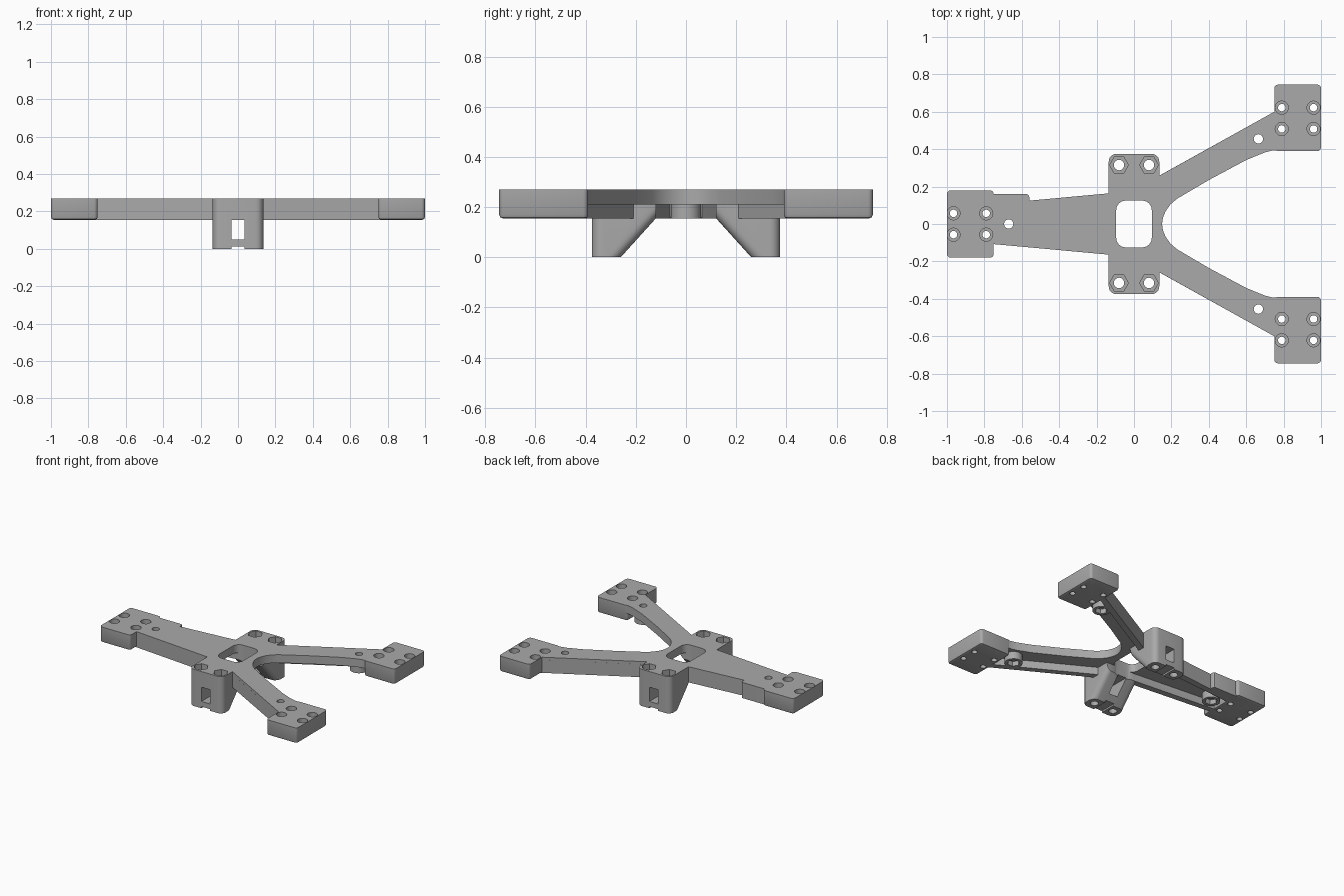
import bpy, bmesh, math
from mathutils import Vector

if "Cube" in bpy.data.objects:
    bpy.data.objects.remove(bpy.data.objects["Cube"])

grey = bpy.data.materials.new("plain grey")
grey.use_nodes = True
colour = (0.4, 0.4, 0.4, 1)
grey.diffuse_color = colour
grey.node_tree.nodes["Principled BSDF"].inputs["Base Color"].default_value = colour

TOP, DECK, LOW = 0.27, 0.21, 0.155   # top face, deck underside, rim underside


def finish(name, bm):
    bmesh.ops.recalc_face_normals(bm, faces=bm.faces)
    mesh = bpy.data.meshes.new(name)
    bm.to_mesh(mesh)
    bm.free()
    mesh.materials.append(grey)
    ob = bpy.data.objects.new(name, mesh)
    bpy.context.collection.objects.link(ob)
    return ob


def prism(name, points, z0, z1, corner=0, chamfer=0, segments=6):
    """Extrude an xy outline upward, rounding corners and chamfering the base."""
    bm = bmesh.new()
    face = bm.faces.new([bm.verts.new((x, y, z0)) for x, y in points])
    out = bmesh.ops.extrude_face_region(bm, geom=[face])
    for v in out["geom"]:
        if isinstance(v, bmesh.types.BMVert):
            v.co.z = z1
    bmesh.ops.recalc_face_normals(bm, faces=bm.faces)
    if corner:
        edges = [e for e in bm.edges if abs(e.verts[0].co.z - e.verts[1].co.z) > 1e-4]
        bmesh.ops.bevel(bm, geom=edges, offset=corner, segments=segments, profile=0.5, affect='EDGES')
    if chamfer:
        edges = [e for e in bm.edges if all(v.co.z < z0 + 1e-4 for v in e.verts)]
        bmesh.ops.bevel(bm, geom=edges, offset=chamfer, segments=2, profile=0.5, affect='EDGES')
    return finish(name, bm)


def rect(x0, x1, y0, y1):
    return [(x0, y0), (x1, y0), (x1, y1), (x0, y1)]


def round_bar(name, x, y, z0, z1, radius, sides=24):
    ring = [(x + radius * math.cos(math.tau * i / sides),
             y + radius * math.sin(math.tau * i / sides)) for i in range(sides)]
    return prism(name, ring, z0, z1)


def wedge_leg(name, s):
    """Leg with an inward slope, rounded along its outer corners and slope edges."""
    bm = bmesh.new()
    profile = [(0.12, TOP), (0.12, LOW), (0.26, 0), (0.375, 0), (0.375, TOP)]
    face = bm.faces.new([bm.verts.new((-0.135, s * y, z)) for y, z in profile])
    out = bmesh.ops.extrude_face_region(bm, geom=[face])
    for v in out["geom"]:
        if isinstance(v, bmesh.types.BMVert):
            v.co.x = 0.135
    bmesh.ops.recalc_face_normals(bm, faces=bm.faces)

    def rounded(e):
        a, b = e.verts[0].co, e.verts[1].co
        upright = abs(a.z - b.z) > 0.1
        return upright and (abs(a.y) > 0.37 and abs(b.y) > 0.37 or abs(a.y - b.y) > 0.05)
    bmesh.ops.bevel(bm, geom=[e for e in bm.edges if rounded(e)], offset=0.04,
                    segments=6, profile=0.5, affect='EDGES')
    return finish(name, bm)


def combine(target, other, operation):
    mod = target.modifiers.new("join", 'BOOLEAN')
    mod.operation, mod.solver, mod.object = operation, 'EXACT', other
    bpy.context.view_layer.objects.active = target
    bpy.ops.object.modifier_apply(modifier=mod.name)
    bpy.data.objects.remove(other)


# Centre deck and single arm
frame = prism("frame", rect(-0.135, 0.135, -0.27, 0.27), DECK, TOP)
solids = [
    prism("single_arm", [(-0.1, -0.167), (-0.1, 0.167), (-0.8, 0.103), (-0.8, -0.103)], DECK, TOP),
    prism("arm_tab", rect(-0.8, -0.56, 0.08, 0.16), LOW, TOP, 0.015, 0, 3),
    prism("single_pad", rect(-1, -0.75, -0.18, 0.18), LOW, TOP, 0.02, 0.015, 4),
    round_bar("single_nut_boss", -0.67, 0, LOW, 0.25, 0.06),
]
inner = [(0.78, 0.395), (0.74, 0.393), (0.7, 0.383), (0.6, 0.342), (0.4, 0.235), (0.23, 0.135),
         (0.195, 0.105), (0.17, 0.07), (0.155, 0.035), (0.15, 0)]
for s in (1, -1):
    side = "back" if s > 0 else "front"
    flip = lambda pts: [(x, s * y) for x, y in pts]
    # Forked arm: thin deck with one deep outer rim
    solids += [
        prism(side + "_arm", flip([(0, 0), (0, 0.2), (0.135, 0.258), (0.8, 0.628), (0.8, 0.395)] + inner), DECK, TOP),
        prism(side + "_arm_rim", flip([(0.1, 0.19), (0.1, 0.239), (0.8, 0.628), (0.8, 0.58)]), LOW, 0.25),
        prism(side + "_pad", flip(rect(0.75, 1, 0.39, 0.745)), LOW, TOP, 0.02, 0.015, 4),
        round_bar(side + "_nut_boss", 0.665, s * 0.455, LOW, 0.25, 0.06),
        prism(side + "_single_rim", flip([(-0.1, 0.12), (-0.1, 0.167), (-0.8, 0.103), (-0.8, 0.06)]), LOW, 0.25),
        wedge_leg(side + "_leg", s),
    ]
for part in solids:
    combine(frame, part, 'UNION')

# Centre opening
cutters = [prism("opening", rect(-0.095, 0.095, -0.125, 0.125), -0.1, 0.4, 0.05)]


# Pad screw holes with wider counterbores, and nut holes beside the pads
def screw(x, y):
    cutters.append(round_bar("screw_hole", x, y, 0.1, 0.3, 0.02, 16))
    cutters.append(round_bar("counterbore", x, y, 0.22, 0.3, 0.035))


def nut(x, y):
    cutters.append(round_bar("nut_hole", x, y, 0.1, 0.3, 0.025, 16))
    cutters.append(round_bar("nut_pocket", x, y, 0.1, 0.19, 0.042, 6))


for x in (-0.965, -0.79):
    for s in (1, -1):
        screw(x, s * 0.057)
nut(-0.67, 0)
for s in (1, -1):
    nut(0.665, s * 0.455)
    for x in (0.79, 0.96):
        for y in (0.508, 0.622):
            screw(x, s * y)
    # Leg bolts, strap slots and base notches
    for x in (-0.08, 0.08):
        cutters.append(round_bar("bolt_hole", x, s * 0.315, -0.1, 0.3, 0.028, 20))
        cutters.append(round_bar("bolt_pocket", x, s * 0.315, 0.21, 0.3, 0.05, 6))
    y0, y1 = sorted((s * 0.05, s * 0.45))
    cutters.append(prism("strap_slot", rect(-0.035, 0.035, y0, y1), 0.05, LOW))
    cutters.append(prism("base_notch", rect(-0.035, 0.035, y0, y1), -0.05, 0.012))
for cutter in cutters:
    combine(frame, cutter, 'DIFFERENCE')

bpy.ops.object.select_all(action='DESELECT')
frame.select_set(True)
bpy.context.view_layer.objects.active = frame
bpy.ops.object.shade_smooth_by_angle(angle=math.radians(30))
